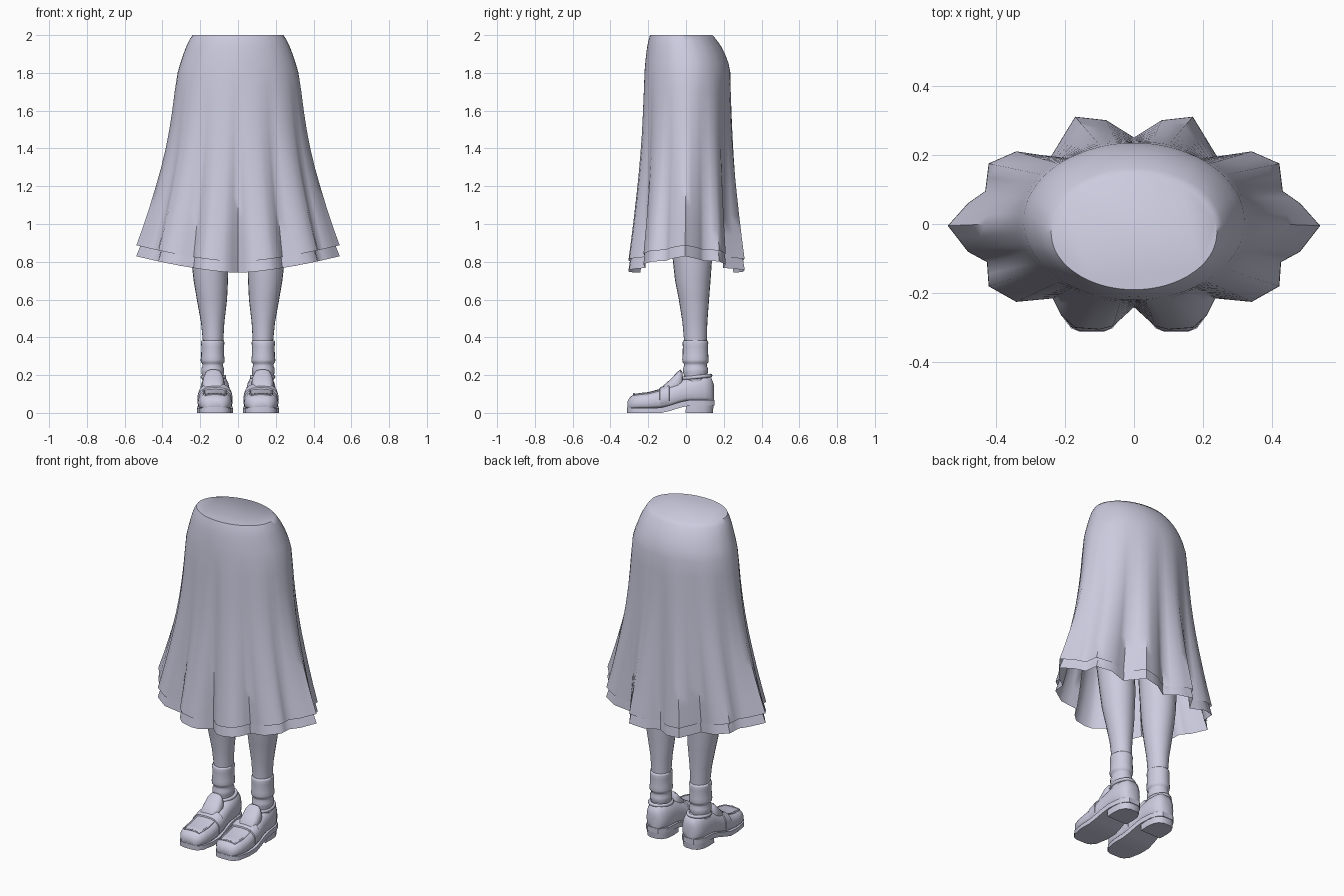
import bpy, bmesh
from math import sin, cos, pi, atan2, radians, copysign

cube = bpy.data.objects.get("Cube")
if cube:
    bpy.data.objects.remove(cube)

COLOR = (0.60, 0.60, 0.74, 1)
clay = bpy.data.materials.new("lavender_grey")
clay.use_nodes = True
clay.diffuse_color = COLOR
bsdf = clay.node_tree.nodes["Principled BSDF"]
bsdf.inputs["Base Color"].default_value = COLOR
bsdf.inputs["Roughness"].default_value = 0.7


def loft(name, rings, cap_start=True, cap_end=True, angle=45):
    """Skin a list of equal closed rings and shade it smooth."""
    bm = bmesh.new()
    rows = [[bm.verts.new(p) for p in ring] for ring in rings]
    n = len(rows[0])
    for a, b in zip(rows, rows[1:]):
        for i in range(n):
            j = (i + 1) % n
            bm.faces.new((a[i], a[j], b[j], b[i]))
    if cap_start:
        bm.faces.new(rows[0][::-1])
    if cap_end:
        bm.faces.new(rows[-1])
    bmesh.ops.recalc_face_normals(bm, faces=bm.faces)
    mesh = bpy.data.meshes.new(name)
    bm.to_mesh(mesh)
    bm.free()
    mesh.shade_smooth()
    mesh.set_sharp_from_angle(angle=radians(angle))
    mesh.materials.append(clay)
    obj = bpy.data.objects.new(name, mesh)
    bpy.context.collection.objects.link(obj)
    return obj


def tube(name, points, radius, cyclic=False):
    """Round cord along a path."""
    curve = bpy.data.curves.new(name, "CURVE")
    curve.dimensions = "3D"
    curve.bevel_depth = radius
    curve.bevel_resolution = 2
    spline = curve.splines.new("POLY")
    spline.points.add(len(points) - 1)
    for sp, p in zip(spline.points, points):
        sp.co = (*p, 1)
    spline.use_cyclic_u = cyclic
    curve.materials.append(clay)
    obj = bpy.data.objects.new(name, curve)
    bpy.context.collection.objects.link(obj)


def ellipse(z, xc, rx, yc, ry, n=24):
    return [(xc + rx * cos(2 * pi * i / n), yc + ry * sin(2 * pi * i / n), z)
            for i in range(n)]


def power(v, e):
    return copysign(abs(v) ** e, v)


def section(xc, y, w, zb, zt, n=24):
    """Shoe cross-section: rounded top, flatter bottom."""
    zm = zb + 0.4 * (zt - zb)
    ring = []
    for i in range(n):
        c, s = cos(2 * pi * i / n), sin(2 * pi * i / n)
        z = zm + (zt - zm) * s ** 0.9 if s > 0 else zm - (zm - zb) * abs(s) ** 0.5
        ring.append((xc + w * power(c, 0.65), y, z))
    return ring


# Skirt: hem outline of pleats, mirrored and given midpoints
half = [(0, -.24), (.06, -.295), (.1, -.305), (.17, -.3), (.21, -.265),
        (.235, -.215), (.34, -.225), (.42, -.18), (.425, -.11), (.48, -.08),
        (.538, -.005), (.48, .06), (.43, .095), (.42, .175), (.34, .21),
        (.24, .195), (.17, .31), (.08, .3), (0, .25)]
corners = half + [(-x, y) for x, y in half[-2:0:-1]]
hem = []
for (x0, y0), (x1, y1) in zip(corners, corners[1:] + corners[:1]):
    hem += [(x0, y0), ((x0 + x1) / 2, (y0 + y1) / 2)]
angles = [atan2(y / .31, x / .54) for x, y in hem]


def oval(rx, front, back):
    yc, ry = (front + back) / 2, (back - front) / 2
    return [(rx * cos(a), yc + ry * sin(a)) for a in angles]


HIP_Z = 1.8
hip = oval(.32, -.22, .235)


def skirt_row(drop, flare, scale=1.0, lower=0.0):
    """Blend the hip oval toward the pleated hem."""
    ring = []
    for (hx, hy), (px, py) in zip(hip, hem):
        hem_z = .80 - lower + .088 * (abs(px) / .54) ** 1.5
        ring.append(((hx + (px - hx) * flare) * scale,
                     (hy + (py - hy) * flare) * scale,
                     HIP_Z - (HIP_Z - hem_z) * drop))
    return ring


waist = [(2.0, .24, -.19, .14), (1.975, .257, -.198, .162), (1.94, .274, -.205, .186),
         (1.9, .289, -.211, .207), (1.85, .306, -.216, .225)]
rings = [[(x, y, z) for x, y in oval(rx, f, b)] for z, rx, f, b in waist]
flow = [(0, 0), (.1, .065), (.22, .13), (.33, .2), (.44, .29),
        (.55, .4), (.66, .53), (.77, .67), (.88, .82), (1, 1)]
rings += [skirt_row(d, f) for d, f in flow]
loft("skirt", rings, cap_end=False, angle=55)
loft("underskirt", [skirt_row(d, f, .965 + .037 * d ** 4, .058) for d, f in flow[4:]],
     False, False, 55)

# Legs, socks and shoes, one set per side
leg_rows = [(.22, .132, .052, .05, .058), (.38, .132, .054, .05, .06),
            (.48, .134, .062, .047, .066), (.6, .138, .08, .042, .08),
            (.7, .144, .091, .036, .094), (.8, .148, .098, .034, .103),
            (1.0, .155, .105, .02, .11), (1.3, .16, .12, 0, .13)]
sock_rows = [(.14, .054, .06), (.2, .056, .061), (.215, .06, .066), (.235, .06, .066),
             (.25, .054, .06), (.262, .056, .062), (.268, .062, .068), (.28, .064, .07),
             (.3, .061, .068), (.35, .06, .067), (.372, .062, .068), (.382, .06, .065),
             (.384, .054, .06)]
upper_rows = [(-.31, .035, .02, .06), (-.3, .058, .018, .08), (-.275, .078, .018, .1),
              (-.24, .088, .018, .106), (-.2, .092, .018, .11), (-.14, .091, .02, .126),
              (-.08, .087, .03, .152), (-.04, .082, .045, .168), (0, .079, .055, .186),
              (.05, .077, .055, .2), (.1, .07, .055, .205), (.13, .055, .055, .198),
              (.147, .032, .055, .15)]
sole_rows = [(-.312, .035, .03), (-.302, .06, .028), (-.275, .081, .026), (-.2, .095, .025),
             (-.13, .094, .028), (-.08, .089, .042), (-.03, .084, .058), (.02, .08, .068),
             (.09, .074, .068), (.13, .058, .068), (.15, .035, .068)]
tongue_rows = [(-.12, .05, .1, .145), (-.08, .058, .1, .18), (-.045, .058, .11, .218),
               (-.028, .052, .12, .23), (-.018, .04, .13, .215)]
strap_rows = [(-.142, .08, .03, .122), (-.138, .094, .028, .134),
              (-.09, .091, .034, .156), (-.085, .08, .04, .146)]
heel_half = [(.072, .0), (.075, .05), (.07, .1), (.052, .132), (.025, .145)]

for side, label in ((1, "left"), (-1, "right")):
    foot_x = side * .122
    loft(label + "_leg", [ellipse(z, side * xc, rx, yc, ry)
                          for z, xc, rx, yc, ry in leg_rows])
    loft(label + "_sock", [ellipse(z, side * .134, rx, .05, ry)
                           for z, rx, ry in sock_rows], angle=60)

    upper = [section(foot_x, *row) for row in upper_rows]
    loft(label + "_shoe_upper", upper, angle=60)
    loft(label + "_shoe_tongue", [section(side * .13, *row) for row in tongue_rows], angle=60)
    loft(label + "_shoe_strap", [section(foot_x, *row) for row in strap_rows])

    # Raised seam around the toe apron
    seam = [upper[i][4] for i in range(5, 1, -1)] + [upper[2][6]]
    seam += [upper[i][8] for i in range(2, 6)]
    tube(label + "_toe_seam", seam, .005)

    # Padded collar around the ankle
    collar = [(x, y, z + (y - .055) * .1)
              for x, y, z in ellipse(.19, side * .13, .058, .058, .072)]
    tube(label + "_shoe_collar", collar, .01, True)

    # Sole with a raised arch, and the heel block under it
    sole = []
    for y, w, top in sole_rows:
        bottom = max(0, top - .03)
        sole.append([(foot_x + sx * w, y, z) for sx, z in
                     ((-1, bottom), (1, bottom), (1, top), (-1, top))])
    loft(label + "_sole", sole, angle=40)
    outline = heel_half + [(-x, y) for x, y in heel_half[::-1]]
    loft(label + "_heel", [[(foot_x + x * k, y + shift, z) for x, y in outline]
                           for z, k, shift in ((0, .95, -.003), (.06, 1, .003))], angle=40)
